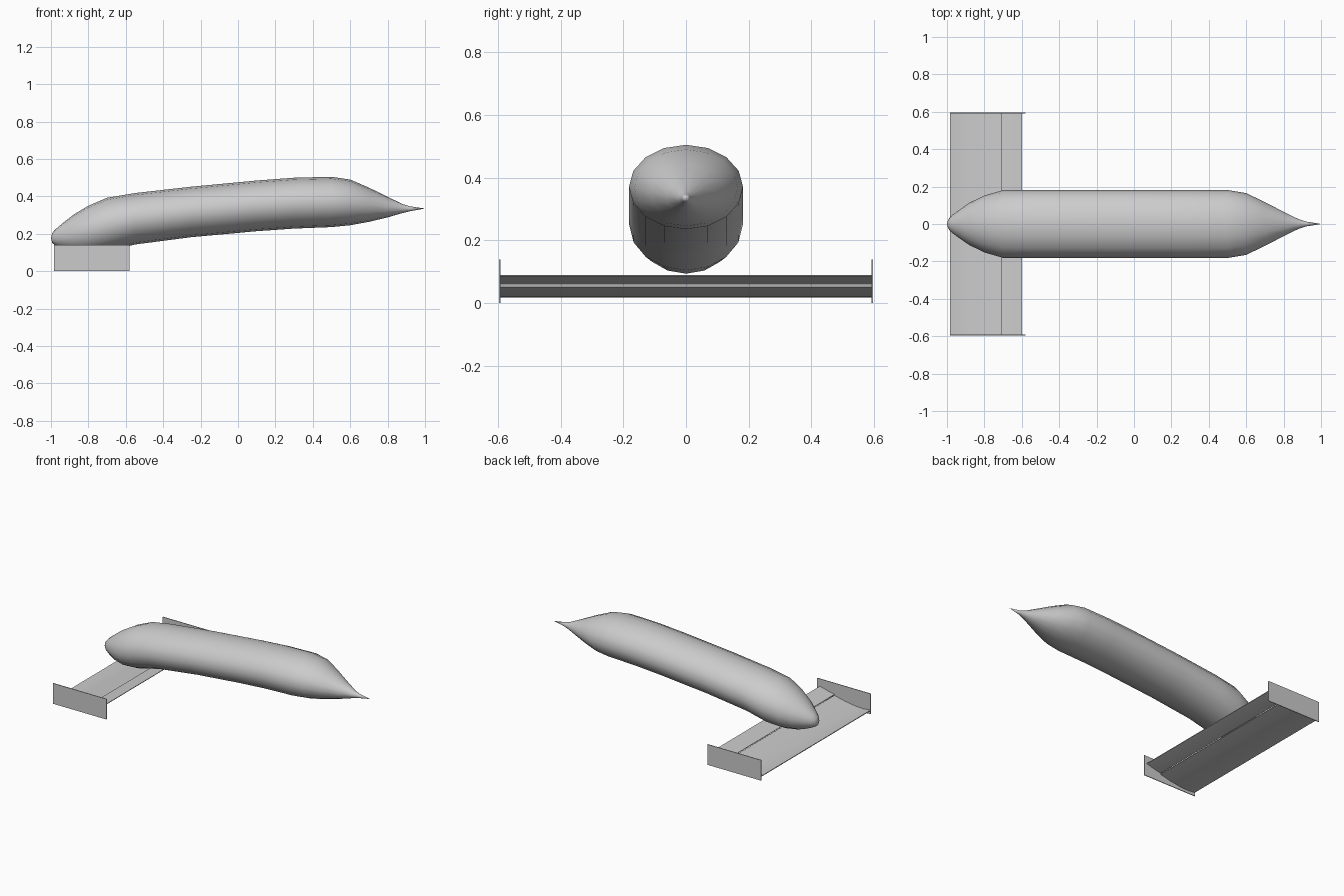
import bpy
import bmesh
import math

cube = bpy.data.objects.get("Cube")
if cube:
    bpy.data.objects.remove(cube, do_unlink=True)

# One plain grey for everything
grey = bpy.data.materials.new("light_grey")
grey.use_nodes = True
colour = (0.6, 0.6, 0.6, 1)
grey.diffuse_color = colour
grey.node_tree.nodes["Principled BSDF"].inputs["Base Color"].default_value = colour


def finish(name, bm, smooth=True):
    bmesh.ops.recalc_face_normals(bm, faces=bm.faces)
    mesh = bpy.data.meshes.new(name)
    bm.to_mesh(mesh)
    bm.free()
    mesh.materials.append(grey)
    obj = bpy.data.objects.new(name, mesh)
    bpy.context.collection.objects.link(obj)
    if smooth:
        bpy.ops.object.select_all(action="DESELECT")
        obj.select_set(True)
        bpy.context.view_layer.objects.active = obj
        bpy.ops.object.shade_smooth_by_angle(angle=math.radians(30))
    return obj


def loft_body(name, stations, nose, tail, sides=16):
    """Elliptical sections (x, half width, bottom, top) joined to two end points."""
    bm = bmesh.new()
    rings = []
    for x, half, low, high in stations:
        ring = []
        for i in range(sides):
            a = math.tau * i / sides
            z = (low + high) / 2 + (high - low) / 2 * math.sin(a)
            ring.append(bm.verts.new((x, half * math.cos(a), z)))
        rings.append(ring)
    ends = [bm.verts.new(nose), bm.verts.new(tail)]
    for i in range(sides):
        j = (i + 1) % sides
        for a, b in zip(rings, rings[1:]):
            bm.faces.new((a[i], a[j], b[j], b[i]))
        for tip, ring in zip(ends, (rings[0], rings[-1])):
            bm.faces.new((tip, ring[i], ring[j]))
    return finish(name, bm)


def blade(name, profile, half_span, thickness):
    """Thin curved wing element; profile is its underside from front to rear."""
    bm = bmesh.new()
    outline = profile + [(x, z + thickness) for x, z in reversed(profile)]
    sides = [[bm.verts.new((x, y, z)) for x, z in outline]
             for y in (-half_span, half_span)]
    n = len(outline)
    for i in range(n):
        j = (i + 1) % n
        bm.faces.new((sides[0][i], sides[0][j], sides[1][j], sides[1][i]))
    m = len(profile)
    for s in sides:
        for i in range(m - 1):
            bm.faces.new((s[i], s[i + 1], s[n - 2 - i], s[n - 1 - i]))
    return finish(name, bm)


# Long body with blunt drooping nose and pointed tail
loft_body("body", [
    (-0.993, 0.025, 0.150, 0.205),
    (-0.975, 0.045, 0.138, 0.225),
    (-0.94, 0.072, 0.122, 0.255),
    (-0.88, 0.113, 0.103, 0.302),
    (-0.80, 0.152, 0.094, 0.350),
    (-0.70, 0.181, 0.105, 0.393),
    (-0.55, 0.182, 0.143, 0.418),
    (-0.25, 0.182, 0.182, 0.452),
    (0.10, 0.182, 0.214, 0.485),
    (0.30, 0.182, 0.228, 0.500),
    (0.50, 0.182, 0.236, 0.505),
    (0.60, 0.165, 0.246, 0.490),
    (0.70, 0.117, 0.264, 0.447),
    (0.80, 0.065, 0.288, 0.398),
    (0.88, 0.026, 0.311, 0.359),
    (0.92, 0.013, 0.321, 0.347),
], (-1, 0, 0.178), (1, 0, 0.335))

# Two-element wing under the nose, rising rearward
blade("main_wing", [(-0.985, 0.024), (-0.93, 0.018), (-0.87, 0.021),
                    (-0.79, 0.033), (-0.71, 0.051)], 0.594, 0.005)
blade("wing_flap", [(-0.712, 0.060), (-0.66, 0.070), (-0.60, 0.086)], 0.594, 0.004)

# Upright plates closing the wing ends
for side, sign in (("left", 1), ("right", -1)):
    bm = bmesh.new()
    bmesh.ops.create_cube(bm, size=1)
    bmesh.ops.scale(bm, vec=(0.405, 0.005, 0.14), verts=bm.verts)
    bmesh.ops.translate(bm, vec=(-0.7825, sign * 0.5945, 0.07), verts=bm.verts)
    finish("end_plate_" + side, bm, smooth=False)
